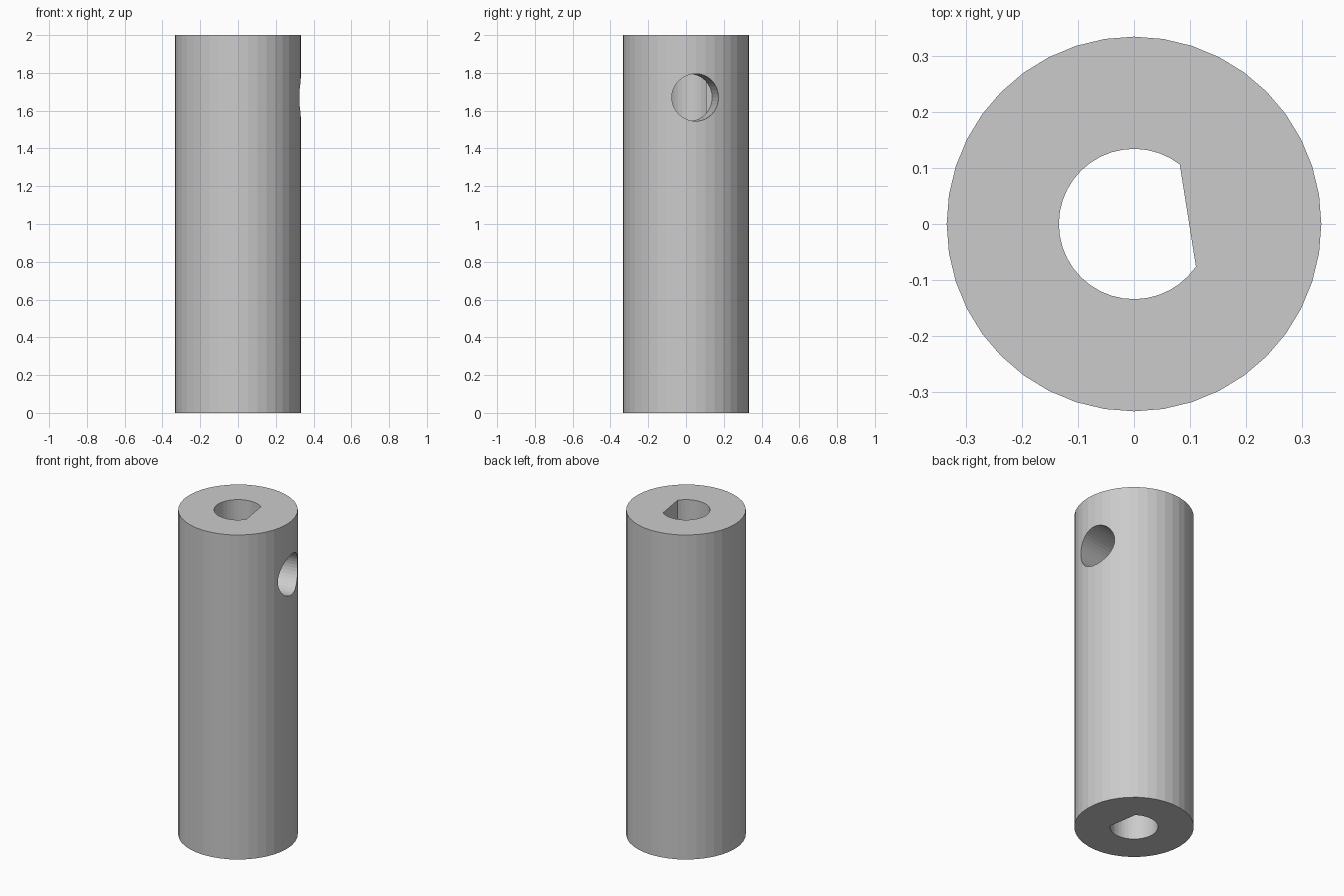
import bpy, bmesh, math
from mathutils import Matrix

if "Cube" in bpy.data.objects:
    bpy.data.objects.remove(bpy.data.objects["Cube"])

SEG = 40                      # sides of every round shape
TURN = math.radians(9)        # direction of the flat and the side hole
R_OUT, R_BORE, FLAT, R_SIDE = 0.334, 0.134, 0.0972, 0.125

grey = bpy.data.materials.new("grey")
grey.diffuse_color = (0.6, 0.6, 0.6, 1)
grey.use_nodes = True
grey.node_tree.nodes["Principled BSDF"].inputs["Base Color"].default_value = grey.diffuse_color


def circle(r, a0=0.0, a1=2 * math.pi, n=SEG, closed=False):
    return [(r * math.cos(a0 + (a1 - a0) * i / n), r * math.sin(a0 + (a1 - a0) * i / n))
            for i in range(n + closed)]


def prism(name, pts, z0, z1, matrix=Matrix()):
    """Extrude a closed outline from z0 to z1."""
    bm = bmesh.new()
    base = bm.faces.new([bm.verts.new((x, y, z0)) for x, y in pts])
    top = bmesh.ops.extrude_face_region(bm, geom=[base])["geom"]
    bmesh.ops.translate(bm, vec=(0, 0, z1 - z0),
                        verts=[v for v in top if isinstance(v, bmesh.types.BMVert)])
    bmesh.ops.recalc_face_normals(bm, faces=bm.faces)
    bm.transform(matrix)
    mesh = bpy.data.meshes.new(name)
    bm.to_mesh(mesh)
    bm.free()
    mesh.materials.append(grey)
    ob = bpy.data.objects.new(name, mesh)
    bpy.context.collection.objects.link(ob)
    return ob


# Outer sleeve
sleeve = prism("sleeve", circle(R_OUT), 0, 2)

# D-shaped bore through the full length
half = math.acos(FLAT / R_BORE)
d_outline = circle(R_BORE, TURN + half, TURN + 2 * math.pi - half, 30, True)
bore = prism("bore_cutter", d_outline, -0.1, 2.1)

# Side hole, drilled square to the flat and ending at it
aim = (Matrix.Translation((0, 0, 1.67)) @ Matrix.Rotation(TURN, 4, 'Z')
       @ Matrix.Rotation(math.pi / 2, 4, 'Y'))
side = prism("side_hole_cutter", circle(R_SIDE), FLAT - 0.0007, 0.5, aim)

for cutter in (bore, side):
    mod = sleeve.modifiers.new(cutter.name, 'BOOLEAN')
    mod.operation = 'DIFFERENCE'
    mod.solver = 'EXACT'
    mod.object = cutter
    cutter.hide_render = True

# Bake the cuts and drop the cutters
bpy.context.view_layer.update()
result = bpy.data.meshes.new_from_object(
    sleeve.evaluated_get(bpy.context.evaluated_depsgraph_get()))
sleeve.modifiers.clear()
sleeve.data = result
for cutter in (bore, side):
    bpy.data.objects.remove(cutter)
